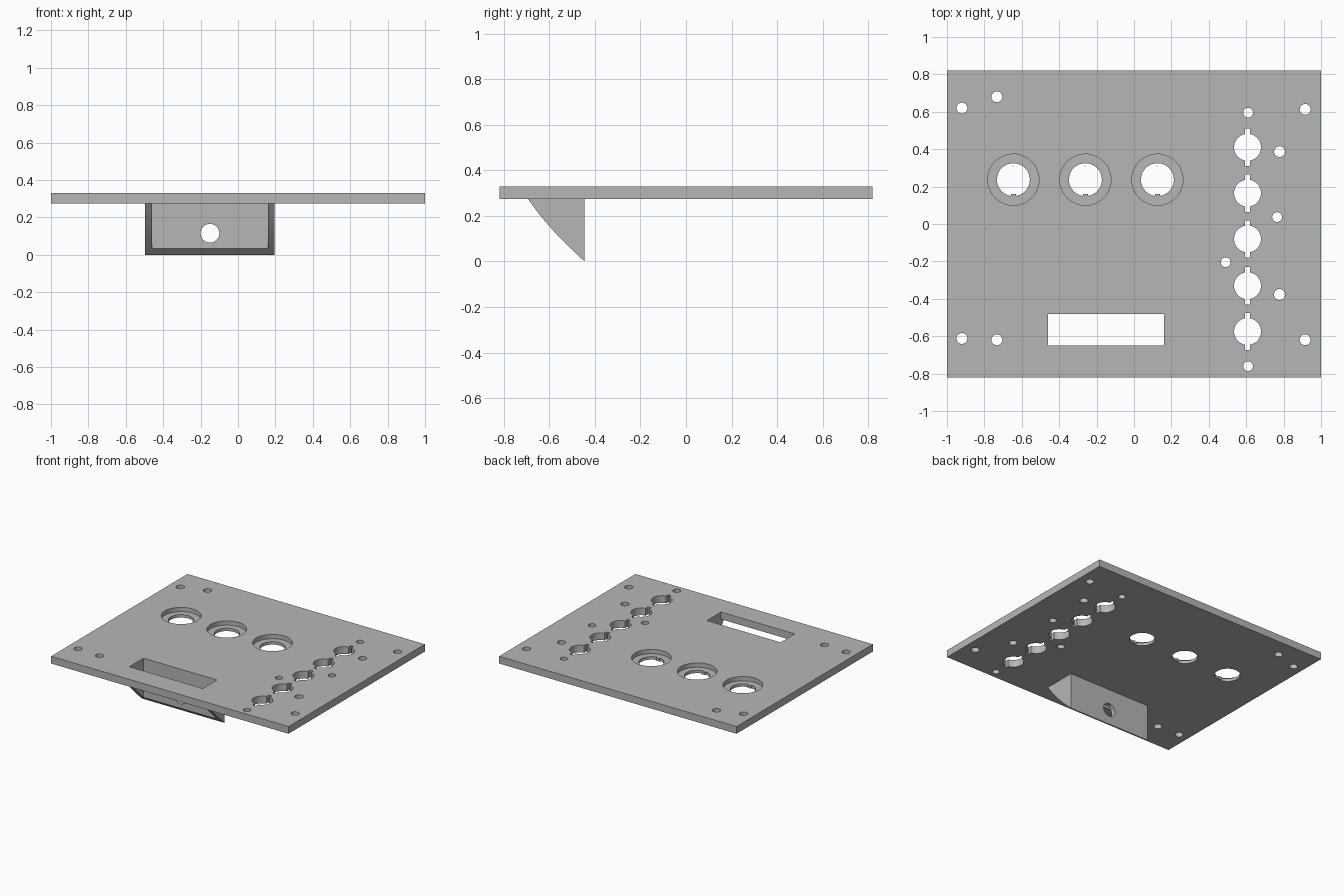
import bpy, bmesh, math
from mathutils import Matrix

cube = bpy.data.objects.get("Cube")
if cube:
    bpy.data.objects.remove(cube, do_unlink=True)

grey = bpy.data.materials.new("plain grey")
grey.use_nodes = True
grey.diffuse_color = (0.47, 0.47, 0.47, 1)
grey.node_tree.nodes["Principled BSDF"].inputs["Base Color"].default_value = grey.diffuse_color

BOTTOM, TOP = 0.275, 0.33


def add_box(bm, x0, x1, y0, y1, z0, z1):
    centre = Matrix.Translation(((x0 + x1) / 2, (y0 + y1) / 2, (z0 + z1) / 2))
    size = Matrix.Diagonal((x1 - x0, y1 - y0, z1 - z0, 1))
    bmesh.ops.create_cube(bm, size=1, matrix=centre @ size)


def add_cylinder(bm, x, y, z, radius, depth, turn=0):
    matrix = Matrix.Translation((x, y, z)) @ Matrix.Rotation(turn, 4, 'X')
    bmesh.ops.create_cone(bm, cap_ends=True, segments=48, radius1=radius,
                          radius2=radius, depth=depth, matrix=matrix)


def make_object(name, bm):
    bmesh.ops.recalc_face_normals(bm, faces=bm.faces)
    mesh = bpy.data.meshes.new(name)
    bm.to_mesh(mesh)
    bm.free()
    mesh.materials.append(grey)
    obj = bpy.data.objects.new(name, mesh)
    bpy.context.collection.objects.link(obj)
    return obj


def select(obj):
    bpy.ops.object.select_all(action='DESELECT')
    obj.select_set(True)
    bpy.context.view_layer.objects.active = obj


def cut(obj, bm):
    cutter = make_object("cutter", bm)
    cutter.hide_render = True
    mod = obj.modifiers.new("cut", 'BOOLEAN')
    mod.operation, mod.solver, mod.object = 'DIFFERENCE', 'EXACT', cutter
    select(obj)
    bpy.ops.object.modifier_apply(modifier=mod.name)
    bpy.data.objects.remove(cutter, do_unlink=True)


def smooth(obj):
    select(obj)
    bpy.ops.object.shade_smooth_by_angle(angle=math.radians(30))


# Flat panel
bm = bmesh.new()
add_box(bm, -1, 1, -0.82, 0.82, BOTTOM, TOP)
panel = make_object("panel", bm)

socket_x, socket_y = (-0.645, -0.26, 0.125), 0.237
keyed_x, keyed_y = 0.607, (0.41, 0.165, -0.08, -0.33, -0.575)
corner_holes = [(-0.92, 0.62), (-0.733, 0.68), (-0.92, -0.612), (-0.733, -0.619),
                (0.915, 0.613), (0.915, -0.619), (0.778, 0.387), (0.778, -0.377)]
small_holes = [(0.61, 0.595), (0.61, -0.76), (0.765, 0.037), (0.49, -0.205)]

# Round through holes and the rectangular window
bm = bmesh.new()
for radius, spots in ((0.029, corner_holes), (0.026, small_holes),
                      (0.072, [(keyed_x, y) for y in keyed_y]),
                      (0.088, [(x, socket_y) for x in socket_x])):
    for x, y in spots:
        add_cylinder(bm, x, y, 0.3, radius, 0.2)
add_box(bm, -0.46, 0.16, -0.65, -0.48, 0.2, 0.4)
cut(panel, bm)

# Counterbores around the large sockets
bm = bmesh.new()
for x in socket_x:
    add_cylinder(bm, x, socket_y, TOP + 0.017, 0.137, 0.1)
cut(panel, bm)

# Key slots through the row of holes
bm = bmesh.new()
for y in keyed_y:
    add_box(bm, keyed_x - 0.013, keyed_x + 0.013, y - 0.1, y + 0.1, 0.2, 0.4)
cut(panel, bm)
smooth(panel)

# Small locating tabs inside the sockets
for i, x in enumerate(socket_x):
    bm = bmesh.new()
    edge = socket_y - 0.088
    add_box(bm, x - 0.013, x + 0.013, edge - 0.002, edge + 0.011, BOTTOM, TOP - 0.033)
    make_object(f"socket_tab_{i + 1}", bm)

# Hood under the window: curved side profile, open at the front
profile = [(-0.695, BOTTOM), (-0.64, 0.201), (-0.575, 0.126),
           (-0.51, 0.06), (-0.445, 0), (-0.445, BOTTOM)]
bm = bmesh.new()
face = bm.faces.new([bm.verts.new((-0.497, y, z)) for y, z in profile])
side = bmesh.ops.extrude_face_region(bm, geom=[face])
bmesh.ops.translate(bm, vec=(0.693, 0, 0),
                    verts=[v for v in side["geom"] if isinstance(v, bmesh.types.BMVert)])
hood = make_object("hood", bm)

bm = bmesh.new()
add_box(bm, -0.46, 0.16, -0.9, -0.48, -0.2, 0.5)
cut(hood, bm)

# Cable hole in the back wall
bm = bmesh.new()
add_cylinder(bm, -0.15, -0.46, 0.115, 0.05, 0.2, math.pi / 2)
cut(hood, bm)
smooth(hood)
